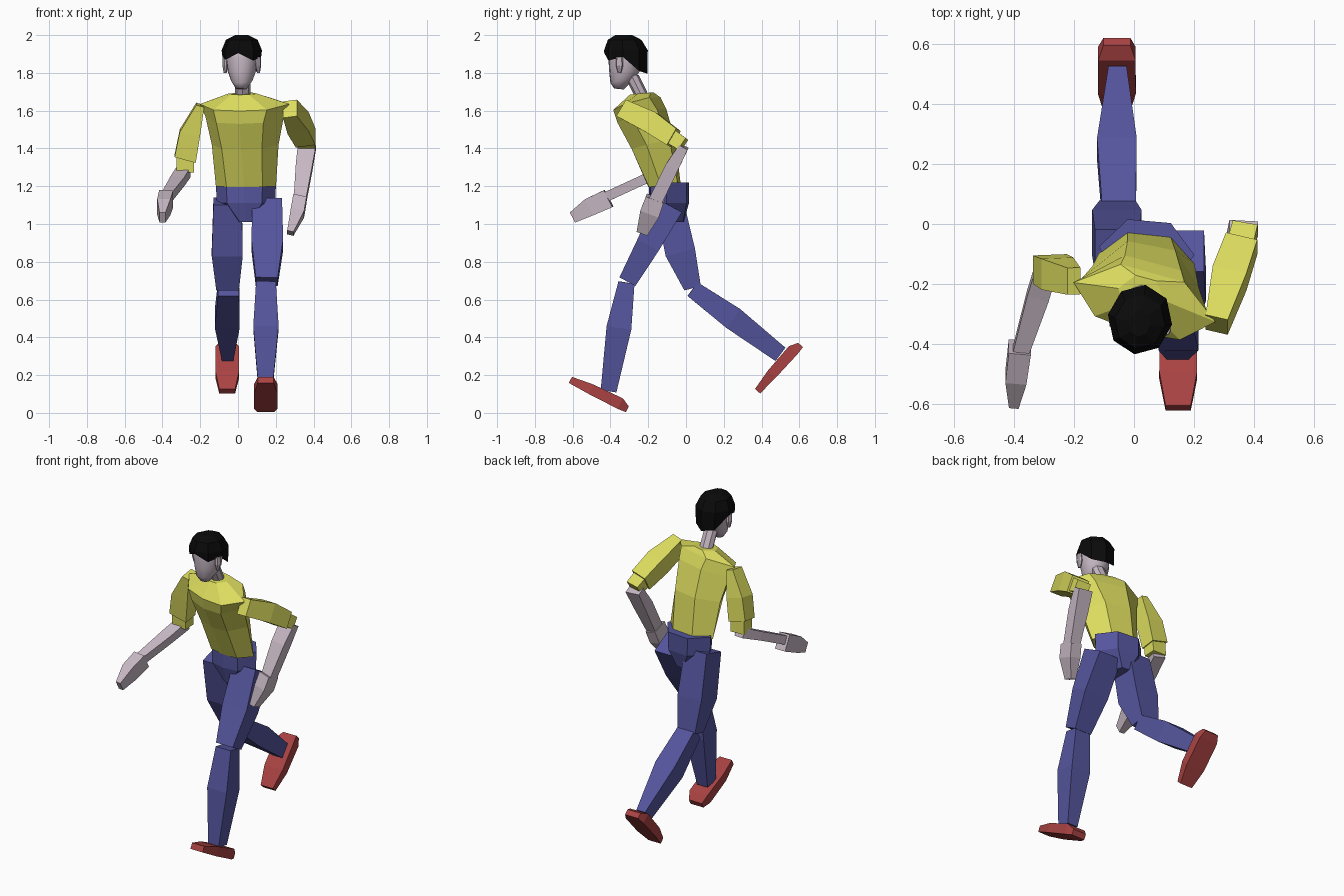
import bpy, bmesh, math
from mathutils import Vector

cube = bpy.data.objects.get("Cube")
if cube:
    bpy.data.objects.remove(cube, do_unlink=True)


def material(name, rgb):
    m = bpy.data.materials.new(name)
    m.use_nodes = True
    col = (*rgb, 1)
    m.diffuse_color = col
    m.node_tree.nodes["Principled BSDF"].inputs["Base Color"].default_value = col
    return m


SHIRT = material("yellow shirt", (0.72, 0.72, 0.115))
JEANS = material("blue trousers", (0.09, 0.09, 0.34))
SHOE = material("red shoe", (0.4, 0.055, 0.055))
SKIN = material("pale skin", (0.57, 0.48, 0.55))
HAIR = material("black hair", (0.003, 0.003, 0.003))


def loft(name, rings, mat, smooth=False, open_start=False):
    """Skin a list of equal rings and cap the ends."""
    bm = bmesh.new()
    loops = [[bm.verts.new(p) for p in ring] for ring in rings]
    n = len(loops[0])
    for a, b in zip(loops, loops[1:]):
        for i in range(n):
            j = (i + 1) % n
            bm.faces.new((a[i], a[j], b[j], b[i]))
    if not open_start:
        bm.faces.new(loops[0])
    bm.faces.new(loops[-1])
    bmesh.ops.recalc_face_normals(bm, faces=bm.faces)
    for f in bm.faces:
        f.smooth = smooth
    me = bpy.data.meshes.new(name)
    bm.to_mesh(me)
    bm.free()
    me.materials.append(mat)
    ob = bpy.data.objects.new(name, me)
    bpy.context.collection.objects.link(ob)
    return ob


def limb(name, mat, *stations):
    """Tapered box section along a path; station = (point, half width, half depth)."""
    pts = [Vector(s[0]) for s in stations]
    d = (pts[-1] - pts[0]).normalized()
    x = Vector((1, 0, 0))
    side = (x - d * x.dot(d)).normalized()
    front = d.cross(side)
    corners = ((-1, -1), (1, -1), (1, 1), (-1, 1))
    rings = [[p + side * a * s[1] + front * b * s[2] for a, b in corners]
             for p, s in zip(pts, stations)]
    return loft(name, rings, mat)


def section(shape, centre, hw, hd, yaw=0, tilt=0):
    """Flat outline scaled, turned about z and sloped so the back is higher."""
    c, s = math.cos(math.radians(yaw)), math.sin(math.radians(yaw))
    out = []
    for u, v in shape:
        px, py = u * hw, v * hd
        out.append(Vector(centre) + Vector((px * c - py * s, px * s + py * c, py * tilt)))
    return out


def polygon(n):
    """Regular outline with its first point at the front."""
    return [(math.sin(math.tau * i / n), -math.cos(math.tau * i / n)) for i in range(n)]


# Torso and pelvis
BODY = [(-1, 0), (-.6, -.85), (0, -1), (.6, -.85), (1, 0), (.45, .95), (-.45, .95)]
loft("shirt_torso", [
    section(BODY, (.042, -.115, 1.2), .16, .085, -6, .05),
    section(BODY, (.038, -.175, 1.42), .18, .11, -11, .25),
    section(BODY, (.035, -.235, 1.57), .215, .115, -15, .35),
    section(BODY, (.035, -.26, 1.635), .245, .105, -15.5, .35),
    section(BODY, (.025, -.235, 1.69), .08, .06, -15, .1)], SHIRT)
loft("pelvis", [
    section(BODY, (.045, -.09, 1.01), .05, .08, -5),
    section(BODY, (.042, -.09, 1.11), .155, .105, -5),
    section(BODY, (.042, -.09, 1.22), .16, .105, -5)], JEANS)

# Legs
limb("left_thigh", JEANS, ((.155, -.09, 1.1), .078, .078),
     ((.155, -.2, .89), .084, .064), ((.152, -.31, .695), .058, .048))
limb("left_shin", JEANS, ((.148, -.315, .69), .052, .043),
     ((.148, -.355, .45), .067, .066), ((.145, -.41, .115), .036, .042))
limb("right_thigh", JEANS, ((-.055, -.09, 1.12), .075, .075),
     ((-.057, -.03, .85), .082, .08), ((-.055, .035, .66), .06, .045))
limb("right_shin", JEANS, ((-.05, .035, .655), .056, .045),
     ((-.057, .25, .5), .066, .062), ((-.055, .5, .31), .03, .044))


def shoe(name, x, heel, toe):
    """Wedge sole lofted from the heel to the toe."""
    h, t = Vector((x, *heel)), Vector((x, *toe))
    d = t - h
    up = d.normalized().cross(Vector((1, 0, 0)))
    if up.z < 0:
        up = -up
    rings = []
    for f, hw, low, high in ((0, .045, .004, .038), (.14, .062, 0, .062),
                             (.65, .063, 0, .056), (1, .042, .004, .04)):
        base = h + d * f
        rings.append([base + Vector((a * hw, 0, 0)) + up * v
                      for a, v in ((-1, low), (1, low), (1, high), (-1, high))])
    loft(name, rings, SHOE)


shoe("left_shoe", .147, (-.32, 0), (-.622, .155))
shoe("right_shoe", -.057, (.622, .345), (.395, .1))

# Left arm, swung back
limb("left_sleeve", SHIRT, ((.275, -.335, 1.61), .038, .05),
     ((.318, -.18, 1.535), .058, .058), ((.358, -.065, 1.455), .054, .05))
limb("left_cuff", SHIRT, ((.355, -.075, 1.46), .044, .04),
     ((.37, -.015, 1.42), .042, .036))
limb("left_forearm", SKIN, ((.365, -.012, 1.41), .048, .026),
     ((.35, -.075, 1.3), .044, .036), ((.328, -.16, 1.125), .033, .036))
limb("left_hand", SKIN, ((.328, -.163, 1.135), .036, .05),
     ((.315, -.19, 1.06), .036, .052), ((.277, -.232, .952), .017, .03))

# Right arm, swung forward
limb("right_sleeve", SHIRT, ((-.2, -.19, 1.63), .022, .045),
     ((-.255, -.165, 1.48), .055, .052), ((-.28, -.15, 1.345), .058, .048))
limb("right_cuff", SHIRT, ((-.278, -.15, 1.36), .047, .04),
     ((-.28, -.145, 1.275), .046, .038))
limb("right_forearm", SKIN, ((-.285, -.125, 1.28), .036, .03),
     ((-.32, -.24, 1.228), .037, .026), ((-.376, -.42, 1.145), .027, .026))
limb("right_hand", SKIN, ((-.38, -.41, 1.135), .037, .05),
     ((-.393, -.51, 1.09), .035, .048), ((-.4, -.6, 1.035), .016, .03))

# Neck and head
OCT, ROUND = polygon(8), polygon(12)
loft("neck", [section(OCT, (.025, -.225, 1.66), .042, .038),
              section(OCT, (.025, -.29, 1.79), .042, .04)], SKIN)
loft("head", [section(ROUND, (.018, -.355, 1.715), .028, .026, -9, -.1),
              section(ROUND, (.02, -.335, 1.76), .058, .066, -9, .2),
              section(ROUND, (.02, -.325, 1.81), .076, .083, -9),
              section(ROUND, (.02, -.322, 1.88), .086, .09, -9),
              section(ROUND, (.02, -.32, 1.94), .082, .085, -9)], SKIN, smooth=True)
for name, s in (("left_ear", 1), ("right_ear", -1)):
    x, y = .02 + s * .088, -.34 - s * .012
    loft(name, [section(OCT, (x, y, z), hw, hd, -9)
                for z, hw, hd in ((1.8, .008, .009), (1.84, .015, .02),
                                  (1.885, .013, .018))], SKIN)

# Hair cap: low at the nape, swept up over the brow
rim = section(OCT, (.02, -.318, 0), .104, .116, -9)
for p, z in zip(rim, (1.905, 1.865, 1.885, 1.81, 1.795, 1.81, 1.885, 1.87)):
    p.z = z
loft("hair", [rim,
              section(OCT, (.02, -.318, 1.92), .108, .117, -9),
              section(OCT, (.02, -.325, 1.975), .085, .09, -9),
              section(OCT, (.02, -.33, 2.0), .035, .045, -9)], HAIR, open_start=True)
